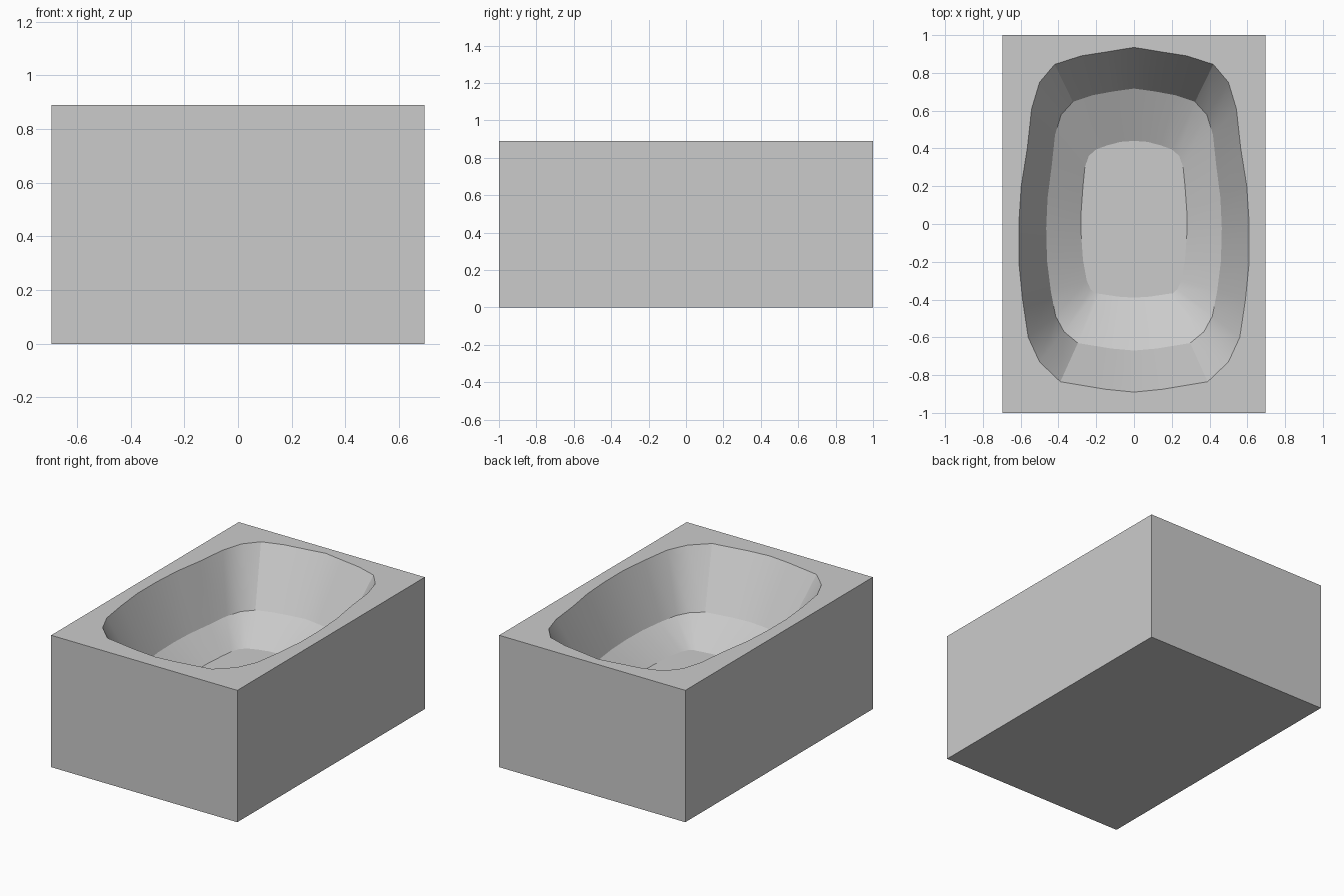
import bpy, bmesh, math
from mathutils import Vector

if "Cube" in bpy.data.objects:
    bpy.data.objects.remove(bpy.data.objects["Cube"])

W, L, H = 0.695, 1.0, 0.89      # half width, half length, height
MID_Z, FLOOR_Z, MID_T = 0.53, 0.40, 0.44

# Right half of the basin outlines, back to front
RIM = [(0, .935), (.14, .912), (.28, .89), (.42, .845), (.50, .75), (.542, .61),
       (.565, .40), (.597, .20), (.61, 0), (.61, -.20), (.59, -.40), (.56, -.60),
       (.50, -.73), (.39, -.835), (.15, -.875), (0, -.89)]
FLOOR = [(0, .44), (.07, .435), (.14, .417), (.20, .395), (.24, .36), (.26, .30),
         (.27, .20), (.28, .06), (.28, -.05), (.27, -.19), (.25, -.30), (.23, -.345),
         (.205, -.367), (.18, -.37), (.08, -.385), (0, -.39)]


def mirrored(half):
    return half + [(-x, y) for x, y in half[-2:0:-1]]


def ring(bm, pts, z):
    return [bm.verts.new((x, y, z)) for x, y in pts]


def loft(bm, a, b):
    n = len(a)
    for i in range(n):
        j = (i + 1) % n
        bm.faces.new((a[i], a[j], b[j], b[i]))


bm = bmesh.new()

# Outer block
corners = [(-W, -L), (W, -L), (W, L), (-W, L)]
base, top = ring(bm, corners, 0), ring(bm, corners, H)
bm.faces.new(base)
loft(bm, base, top)

# Basin: steep wall, shallow slope, flat floor
rim_pts, floor_pts = mirrored(RIM), mirrored(FLOOR)
mid_pts = [Vector(r).lerp(Vector(f), MID_T) for r, f in zip(rim_pts, floor_pts)]
rim = ring(bm, rim_pts, H)
mid = ring(bm, mid_pts, MID_Z)
floor = ring(bm, floor_pts, FLOOR_Z)
loft(bm, rim, mid)
loft(bm, mid, floor)
bm.faces.new(floor)

# Flat top surface around the basin
edges = [bm.edges.get((loop[i - 1], loop[i])) for loop in (top, rim) for i in range(len(loop))]
bmesh.ops.triangle_fill(bm, edges=edges, use_beauty=True, normal=(0, 0, 1))
bmesh.ops.recalc_face_normals(bm, faces=bm.faces)

mesh = bpy.data.meshes.new("basin_block")
bm.to_mesh(mesh)
bm.free()
obj = bpy.data.objects.new("basin_block", mesh)
bpy.context.collection.objects.link(obj)
bpy.context.view_layer.objects.active = obj
obj.select_set(True)
bpy.ops.object.shade_smooth_by_angle(angle=math.radians(25))
